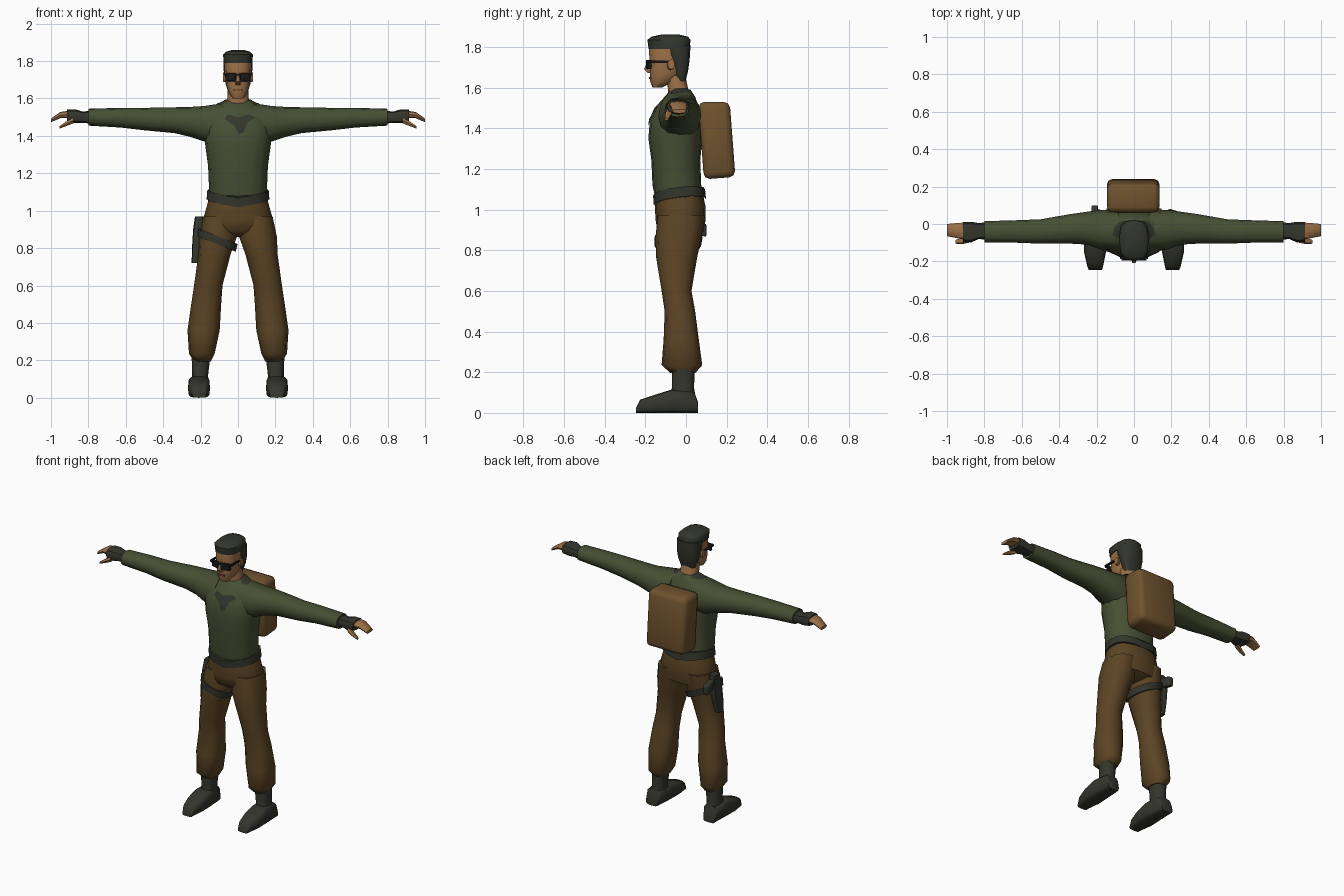
import bpy, bmesh, math
from mathutils import Vector

cube = bpy.data.objects.get("Cube")
if cube:
    bpy.data.objects.remove(cube)


def material(name, rgb):
    mat = bpy.data.materials.new(name)
    mat.use_nodes = True
    color = (*rgb, 1)
    mat.diffuse_color = color
    mat.node_tree.nodes["Principled BSDF"].inputs["Base Color"].default_value = color
    return mat


olive = material("olive shirt", (.063, .078, .034))
brown = material("brown trousers", (.105, .058, .018))
tan = material("tan canvas", (.16, .085, .028))
skin = material("skin", (.33, .165, .065))
dark = material("dark cloth", (.034, .037, .026))
hair_mat = material("dark hair", (.032, .036, .026))
black = material("black glass", (.009, .01, .009))
lip = material("lips", (.16, .065, .03))


def finish(name, bm, mat, warp=None, angle=50):
    """Turn a bmesh into a shaded object."""
    if warp:
        for v in bm.verts:
            v.co += Vector(warp(v.co))
    bmesh.ops.recalc_face_normals(bm, faces=bm.faces)
    mesh = bpy.data.meshes.new(name)
    bm.to_mesh(mesh)
    bm.free()
    mesh.materials.append(mat)
    ob = bpy.data.objects.new(name, mesh)
    bpy.context.collection.objects.link(ob)
    bpy.ops.object.select_all(action='DESELECT')
    ob.select_set(True)
    bpy.context.view_layer.objects.active = ob
    bpy.ops.object.shade_smooth_by_angle(angle=math.radians(angle))
    return ob


def loft(name, axis, rings, mat, sides=12, square=.85, side=1, warp=None):
    """Skin rings (position, a_min, a_max, b_min, b_max) along an axis; side=-1 mirrors in x."""
    bm = bmesh.new()
    loops = []
    for t, a0, a1, b0, b1 in rings:
        loop = []
        for i in range(sides):
            ang = math.tau * i / sides
            c, s = (math.copysign(abs(f) ** square, f) for f in (math.cos(ang), math.sin(ang)))
            a = (a0 + a1) / 2 + (a1 - a0) / 2 * c
            b = (b0 + b1) / 2 + (b1 - b0) / 2 * s
            x, y, z = {'x': (t, a, b), 'y': (a, t, b), 'z': (a, b, t)}[axis]
            loop.append(bm.verts.new((x * side, y, z)))
        loops.append(loop)
    for lo, hi in zip(loops, loops[1:]):
        for i in range(sides):
            j = (i + 1) % sides
            bm.faces.new((lo[i], lo[j], hi[j], hi[i]))
    bm.faces.new(loops[0])
    bm.faces.new(loops[-1])
    return finish(name, bm, mat, warp)


def centred(rings):
    """Expand (z, half_width, y_min, y_max) into symmetric rings."""
    return [(z, -w, w, y0, y1) for z, w, y0, y1 in rings]


def box(name, lo, hi, mat, bevel=0, warp=None):
    bm = bmesh.new()
    bmesh.ops.create_cube(bm, size=1)
    for v in bm.verts:
        v.co = [l + (h - l) * (c + .5) for l, h, c in zip(lo, hi, v.co)]
    if bevel:
        bmesh.ops.bevel(bm, geom=bm.edges[:], offset=bevel, segments=2, profile=.5, affect='EDGES')
    return finish(name, bm, mat, warp)


def patch(name, outline, direction, mat):
    """Lay a flat outline on the surface found along a direction."""
    bpy.context.view_layer.update()
    graph = bpy.context.evaluated_depsgraph_get()
    ray = Vector(direction)
    bm = bmesh.new()
    bm.faces.new([bm.verts.new((u, -ray.y * 2, v) if ray.y else (u, v, 3)) for u, v in outline])
    bmesh.ops.triangulate(bm, faces=bm.faces[:])
    for _ in range(2):
        bmesh.ops.subdivide_edges(bm, edges=bm.edges[:], cuts=1, use_grid_fill=True)
    for v in bm.verts:
        hit, place, *_ = bpy.context.scene.ray_cast(graph, v.co, ray)
        if hit:
            v.co = place - ray * .005
    return finish(name, bm, mat)


SIDES = (("left", 1), ("right", -1))

# Shirt body and sleeves
loft("shirt", 'z', centred([
    (1.05, .153, -.15, .08), (1.12, .155, -.165, .075), (1.24, .16, -.17, .07),
    (1.35, .175, -.185, .08), (1.44, .185, -.178, .08), (1.51, .17, -.145, .06),
    (1.555, .125, -.105, .045), (1.59, .068, -.075, .022)]), olive, sides=16)
for label, s in SIDES:
    loft(label + "_sleeve", 'x', [
        (.08, -.14, .07, 1.34, 1.575), (.18, -.135, .075, 1.37, 1.56),
        (.255, -.11, .065, 1.395, 1.555), (.34, -.105, .053, 1.415, 1.553),
        (.5, -.105, .025, 1.43, 1.55), (.63, -.1, .02, 1.445, 1.55),
        (.8, -.1, .015, 1.455, 1.545)], olive, side=s)

# Dark cloth patches on the chest and shoulders
patch("chest_patch", [(-.07, 1.49), (-.055, 1.515), (0, 1.5), (.06, 1.515), (.09, 1.5),
                      (.05, 1.47), (.03, 1.42), (.005, 1.41), (-.02, 1.455)], (0, 1, 0), dark)
for label, s in SIDES:
    patch(label + "_collar_patch", [(s * x, y) for x, y in (
        (.05, .025), (.08, .01), (.105, -.02), (.115, -.06), (.085, -.08), (.05, -.05))],
        (0, 0, -1), dark)

# Trousers, belt and boots
loft("trouser_seat", 'z', centred([
    (1.09, .15, -.15, .08), (1.02, .168, -.153, .095), (.95, .188, -.15, .097),
    (.89, .17, -.14, .085), (.86, .06, -.09, .03)]), brown, sides=16)
loft("belt", 'z', centred([
    (1.025, .168, -.158, .099), (1.075, .164, -.162, .094)]), dark, sides=16,
    warp=lambda v: (0, 0, .12 * v.y + .17 * abs(v.x) + .012))
for label, s in SIDES:
    loft(label + "_trouser_leg", 'z', [
        (.97, .01, .185, -.14, .095), (.86, .006, .208, -.15, .075),
        (.765, .04, .212, -.147, .055), (.6, .083, .235, -.12, .027),
        (.5, .09, .25, -.105, .045), (.36, .098, .27, -.11, .063),
        (.235, .125, .262, -.12, .08), (.195, .145, .235, -.075, .045)], brown, side=s)
    loft(label + "_boot_shaft", 'z', [
        (.22, .148, .248, -.07, .042), (.12, .16, .245, -.07, .04),
        (.06, .155, .255, -.08, .05)], dark, side=s)
    loft(label + "_boot_foot", 'y', [
        (.06, .17, .255, 0, .05), (.04, .16, .26, 0, .105), (-.07, .15, .267, 0, .115),
        (-.15, .15, .267, 0, .09), (-.225, .165, .25, 0, .065),
        (-.245, .17, .242, 0, .025)], dark, square=.5, side=s)

# Gloves, fingers and thumbs
for label, s in SIDES:
    loft(label + "_glove", 'x', [
        (.78, -.085, .01, 1.465, 1.535), (.83, -.08, .005, 1.47, 1.53),
        (.87, -.098, .012, 1.468, 1.542), (.915, -.095, .012, 1.475, 1.54)],
        dark, sides=8, square=.7, side=s)
    loft(label + "_fingers", 'x', [
        (.9, -.085, .008, 1.495, 1.535), (.95, -.075, .005, 1.495, 1.528),
        (1, -.065, 0, 1.473, 1.493)], skin, sides=8, square=.6, side=s)
    loft(label + "_thumb", 'x', [
        (.88, -.1, -.06, 1.465, 1.5), (.92, -.108, -.075, 1.45, 1.478),
        (.955, -.105, -.085, 1.438, 1.452)], skin, sides=6, side=s)

# Neck, face and ears
loft("neck", 'z', centred([
    (1.55, .066, -.09, .025), (1.59, .058, -.088, .012), (1.66, .054, -.1, -.005)]), skin)
loft("head", 'z', centred([
    (1.6, .028, -.165, -.12), (1.63, .05, -.176, -.055), (1.67, .063, -.178, -.02),
    (1.73, .071, -.178, .005), (1.78, .072, -.183, .012), (1.82, .07, -.175, .01)]),
    skin, square=.75)
loft("nose", 'z', centred([
    (1.672, .012, -.19, -.165), (1.69, .016, -.21, -.165),
    (1.735, .008, -.185, -.165)]), skin, sides=6)
box("mouth", (-.024, -.181, 1.643), (.024, -.172, 1.651), lip)
for label, s in SIDES:
    loft(label + "_ear", 'x', [(.06, -.095, -.06, 1.685, 1.735),
                              (.08, -.09, -.055, 1.69, 1.74)], skin, sides=8, side=s)

# Hair: flat crown and close-cut back
loft("hair_crown", 'z', centred([
    (1.79, .076, -.184, .018), (1.835, .08, -.19, .022), (1.85, .065, -.17, .01),
    (1.86, .03, -.125, -.03)]), hair_mat, square=.75)
loft("hair_back", 'z', centred([
    (1.63, .05, -.045, -.003), (1.68, .067, -.06, .01), (1.73, .075, -.075, .017),
    (1.76, .077, -.095, .02), (1.81, .078, -.12, .022)]), hair_mat, square=.7)

# Sunglasses
box("glasses_bridge", (-.068, -.194, 1.722), (.068, -.184, 1.732), black)
for label, s in SIDES:
    x0, x1 = sorted((s * .012, s * .066))
    box(label + "_lens", (x0, -.196, 1.692), (x1, -.18, 1.736), black, .004,
        warp=lambda v: (0, .35 * max(0, abs(v.x) - .03), 0))
    x0, x1 = sorted((s * .066, s * .076))
    box(label + "_temple", (x0, -.186, 1.722), (x1, -.08, 1.733), black)

# Backpack leaning with the spine
box("backpack", (-.145, .06, 1.155), (.137, .215, 1.53), tan, .03,
    warp=lambda v: (0, (1.53 - v.z) * .075, .08 * (v.y - .14) * (1.53 - v.z) / .37))

# Holster, pistol and thigh strap on the right leg
loft("holster", 'z', [
    (.72, -.248, -.212, -.055, .005), (.8, -.246, -.203, -.055, .025),
    (.9, -.24, -.19, -.05, .045), (.97, -.23, -.185, -.04, .03)], dark, sides=8, square=.5)
box("pistol_grip", (-.228, .02, .875), (-.192, .1, .94), dark, .008,
    warp=lambda v: (0, 0, -.25 * (v.y - .06)))
loft("thigh_strap", 'z', [
    (.82, .012, .216, -.155, .074), (.865, .002, .214, -.156, .082)], dark, side=-1,
    warp=lambda v: (0, 0, -.4 * (v.x + .11)))
